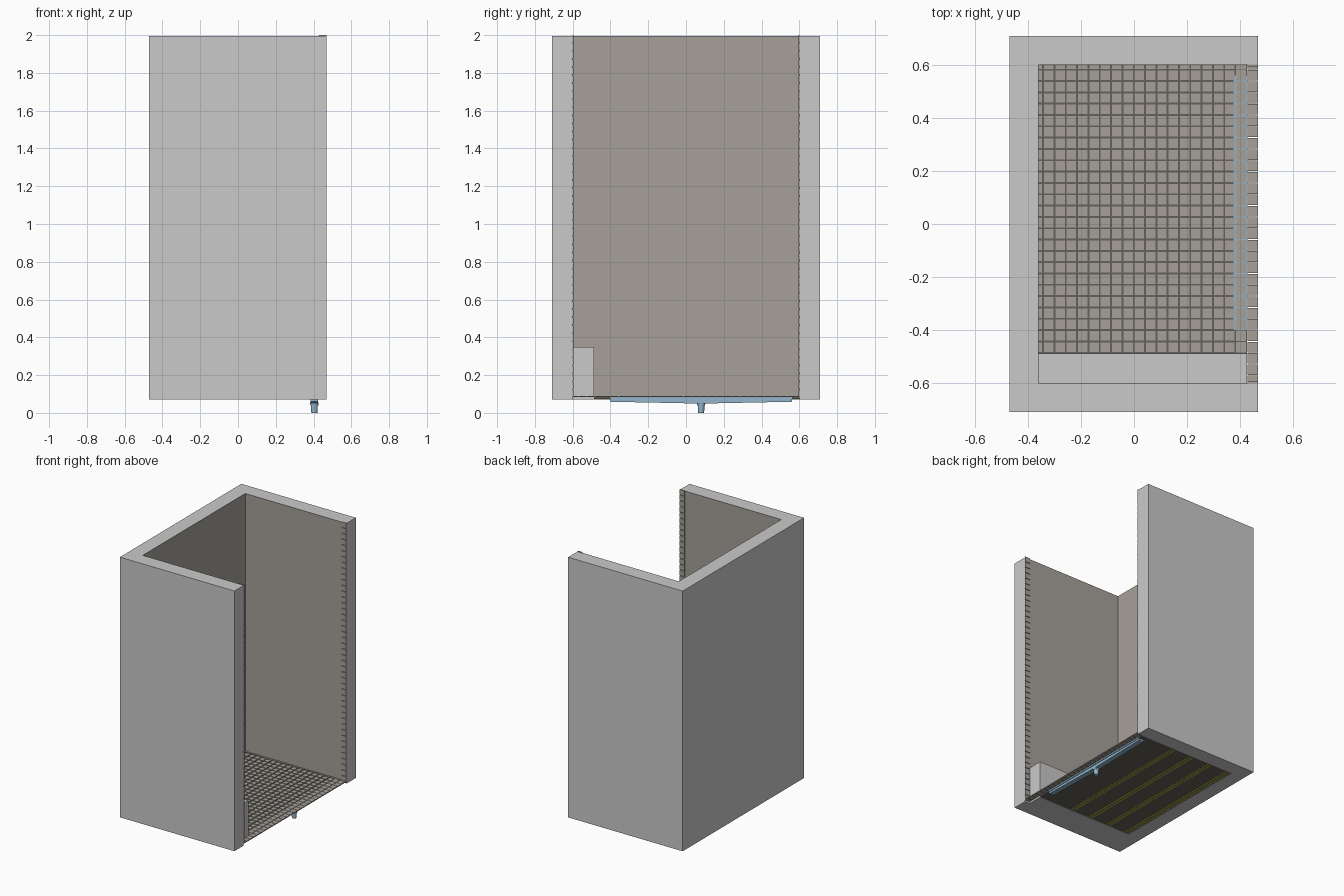
import bpy, bmesh, math
from mathutils import Matrix

if "Cube" in bpy.data.objects:
    bpy.data.objects.remove(bpy.data.objects["Cube"])


def material(name, rgb):
    m = bpy.data.materials.new(name)
    m.diffuse_color = (*rgb, 1)
    m.use_nodes = True
    m.node_tree.nodes["Principled BSDF"].inputs["Base Color"].default_value = m.diffuse_color
    return m


GREY = material("light grey wall", (0.59, 0.59, 0.59))
TILE = material("warm grey tile", (0.38, 0.355, 0.315))
GROUT = material("dark grout", (0.125, 0.12, 0.10))
BLUE = material("steel blue drain", (0.29, 0.46, 0.60))
YELLOW = material("yellow adhesive", (0.56, 0.53, 0.06))


def finish(name, bm, mat):
    bmesh.ops.recalc_face_normals(bm, faces=bm.faces)
    me = bpy.data.meshes.new(name)
    bm.to_mesh(me)
    bm.free()
    me.materials.append(mat)
    ob = bpy.data.objects.new(name, me)
    bpy.context.collection.objects.link(ob)
    return ob


def boxes(name, specs, mat):
    """One object from boxes given as (x0, x1, y0, y1, z0, z1)."""
    bm = bmesh.new()
    for x0, x1, y0, y1, z0, z1 in specs:
        mtx = (Matrix.Translation(((x0 + x1) / 2, (y0 + y1) / 2, (z0 + z1) / 2))
               @ Matrix.Diagonal((x1 - x0, y1 - y0, z1 - z0, 1)))
        bmesh.ops.create_cube(bm, size=1, matrix=mtx)
    return finish(name, bm, mat)


def prism(name, pts, axis, a, b, mat):
    """Extrude a profile along x ((y, z) points) or z ((x, y) points)."""
    bm = bmesh.new()
    place = (lambda p, t: (t, *p)) if axis == 'x' else (lambda p, t: (*p, t))
    lo = [bm.verts.new(place(p, a)) for p in pts]
    hi = [bm.verts.new(place(p, b)) for p in pts]
    bm.faces.new(lo)
    bm.faces.new(hi)
    for i in range(len(pts)):
        j = (i + 1) % len(pts)
        bm.faces.new((lo[i], lo[j], hi[j], hi[i]))
    return finish(name, bm, mat)


XB, XF = -0.363, 0.468      # inner back face, open front edge
YW, YO = 0.602, 0.71        # inner and outer side wall faces
SEAM = 0.427                # start of the narrow edge tile column
Z0, Z1 = 0.07, 1.996
PITCH, GAP = 0.0427, 0.007

# U-shaped wall block
prism("walls", [(XF, -YO), (-0.47, -YO), (-0.47, YO), (XF, YO),
                (XF, YW), (XB, YW), (XB, -YW), (XF, -YW)], 'z', Z0, Z1, GREY)

# Plain tile lining on the three inner faces
T = 0.003
boxes("wall_lining", [(XB, XB + T, -YW, YW, 0.075, Z1),
                      (XB, SEAM, YW - T, YW, 0.075, Z1),
                      (XB, SEAM, -YW, -YW + T, 0.075, Z1)], TILE)

# Low ledge along one side wall
boxes("ledge", [(XB, SEAM, -YW, -0.488, Z0, 0.35)], GREY)

# Narrow tile columns at the open edge of both side walls
column = []
for s in (-1, 1):
    ya, yb = sorted((s * (YW - 0.007), s * YW))
    z = 2.0
    while z > 0.1:
        column.append((SEAM + 0.002, XF, ya, yb, max(z - PITCH + 0.004, 0.085), z))
        z -= PITCH
boxes("wall_edge_tiles", column, TILE)

# Floor slab in grout colour, left open around the drain
boxes("floor_slab", [(XB, 0.375, -0.488, YW, 0.073, 0.085),
                     (0.375, SEAM, -0.488, -0.40, 0.073, 0.085),
                     (0.375, SEAM, 0.56, YW, 0.073, 0.085)], GROUT)


# Mosaic floor tiles
def cells(start, lo, hi):
    out = []
    k = math.floor((lo - start) / PITCH)
    while start + k * PITCH < hi - 0.001:
        a = max(start + k * PITCH + GAP / 2, lo)
        b = min(start + (k + 1) * PITCH - GAP / 2, hi)
        if b - a > 0.002:
            out.append((a, b))
        k += 1
    return out


rows = cells(0.582, -0.485, YW)
boxes("floor_tiles", [(a, b, c, d, 0.084, 0.090)
                      for a, b in cells(-0.300, XB, 0.384) for c, d in rows], TILE)

# Tiles over the drain and along the threshold have hairline joints
GAP = 0.003
rows = cells(0.582, -0.485, YW)
boxes("drain_cover_tiles", [(a, b, c, d, 0.085, 0.090)
                            for a, b in cells(-0.300, 0.384, SEAM) for c, d in rows], TILE)
boxes("threshold_tiles", [(SEAM + 0.001, XF, c, d, 0.083, 0.090)
                          for c, d in cells(0.582, -YW, YW)], TILE)

# Linear drain: sloped tray, raised rim band and stepped outlet
prism("drain_tray", [(-0.40, 0.085), (-0.40, 0.059), (0.04, 0.050), (0.12, 0.050),
                     (0.56, 0.059), (0.56, 0.085)], 'x', 0.385, 0.423, BLUE)
boxes("drain_rim", [(0.370, 0.428, -0.40, 0.56, 0.072, 0.0848)], BLUE)


def cylinder(name, z0, z1, r0, r1, mat):
    bm = bmesh.new()
    bmesh.ops.create_cone(bm, cap_ends=True, segments=24, radius1=r0, radius2=r1,
                          depth=z1 - z0,
                          matrix=Matrix.Translation((0.404, 0.08, (z0 + z1) / 2)))
    ob = finish(name, bm, mat)
    bpy.context.view_layer.objects.active = ob
    ob.select_set(True)
    bpy.ops.object.shade_smooth_by_angle(angle=math.radians(35))
    ob.select_set(False)


cylinder("outlet_pipe", 0.0, 0.045, 0.016, 0.018, BLUE)
cylinder("outlet_collar", 0.040, 0.056, 0.021, 0.023, BLUE)

# Adhesive beads under the slab, in pairs
beads = []
for x in (-0.335, -0.175, -0.015, 0.145):
    for dx in (-0.011, 0.011):
        beads.append((x + dx - 0.005, x + dx + 0.005, -0.48, 0.59, 0.0705, 0.0735))
boxes("adhesive_beads", beads, YELLOW)
